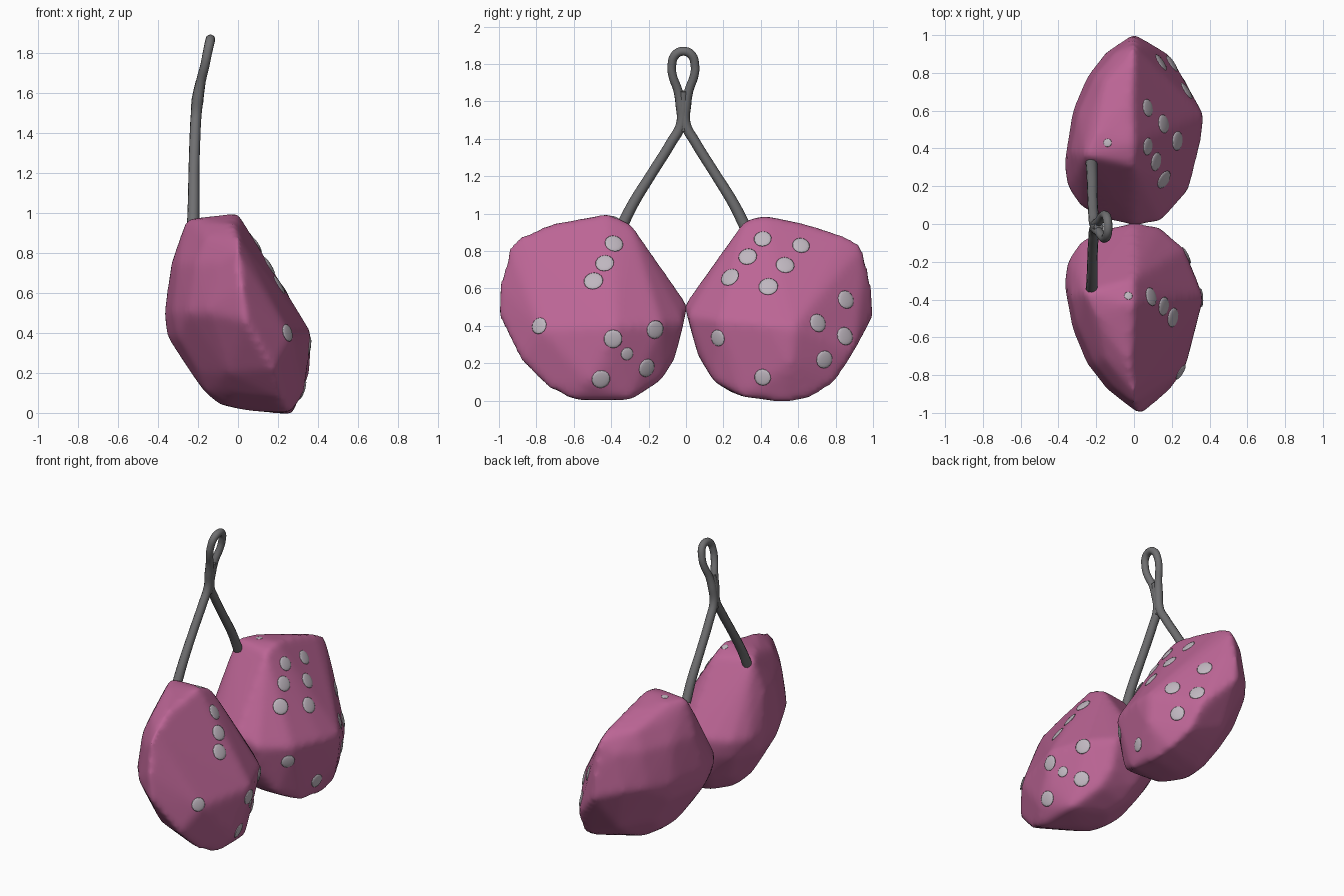
import bpy, bmesh
from mathutils import Vector
from mathutils.bvhtree import BVHTree

cube = bpy.data.objects.get("Cube")
if cube:
    bpy.data.objects.remove(cube, do_unlink=True)


def material(name, rgb):
    m = bpy.data.materials.new(name)
    m.use_nodes = True
    m.diffuse_color = (*rgb, 1)
    bsdf = m.node_tree.nodes["Principled BSDF"]
    bsdf.inputs["Base Color"].default_value = (*rgb, 1)
    bsdf.inputs["Roughness"].default_value = 0.8
    return m


PINK = material("plush pink", (0.50, 0.13, 0.30))
WHITE = material("spot white", (0.52, 0.47, 0.52))
GREY = material("cord grey", (0.16, 0.16, 0.165))


def add_mesh(name, bm, mat):
    me = bpy.data.meshes.new(name)
    bm.to_mesh(me)
    bm.free()
    ob = bpy.data.objects.new(name, me)
    bpy.context.collection.objects.link(ob)
    me.materials.append(mat)
    return ob


# Domed back of a die, in level rows: height, then (x, distance from the middle)
BACK_ROWS = {
    .97: [(-.26, .36), (-.2, .48)],
    .88: [(-.29, .37), (-.24, .56), (-.16, .75)],
    .75: [(-.19, .2), (-.3, .27), (-.335, .38), (-.3, .58), (-.21, .78), (-.1, .91)],
    .5: [(-.17, .03), (-.28, .09), (-.35, .19), (-.37, .32), (-.325, .6),
         (-.25, .78), (-.15, .91)],
    .38: [(-.17, .05), (-.28, .12), (-.355, .3), (-.3, .6)],
    .2: [(-.09, .09), (-.2, .2), (-.235, .38), (-.19, .6), (-.05, .81)],
    .1: [(-.06, .17), (-.165, .34), (-.15, .5), (-.04, .68)],
    .04: [(0, .25), (-.09, .38), (-.06, .54)],
}


def soft_die(name, points, side, slim=0.0):
    """Rounded stuffed body from the hull of its corner points."""
    back = [(x, y - slim if y > .5 else y, z)
            for z, row in BACK_ROWS.items() for x, y in row]
    bm = bmesh.new()
    for x, y, z in points + back:
        bm.verts.new((x, y * side, z))
    res = bmesh.ops.convex_hull(bm, input=bm.verts)
    loose = {g for g in res["geom_interior"] + res["geom_unused"]
             if isinstance(g, bmesh.types.BMVert)}
    bmesh.ops.delete(bm, geom=list(loose), context="VERTS")
    bmesh.ops.recalc_face_normals(bm, faces=bm.faces)
    ob = add_mesh(name, bm, PINK)
    remesh = ob.modifiers.new("even surface", "REMESH")
    remesh.mode = "VOXEL"
    remesh.voxel_size = 0.022
    remesh.use_smooth_shade = True
    smooth = ob.modifiers.new("soft edges", "SMOOTH")
    smooth.factor = 0.5
    smooth.iterations = 9
    return ob


def spots(name, die, centres, top_spot):
    """Flat pads laid on the +x side of a die, and a small one on its top."""
    tree = BVHTree.FromObject(die, bpy.context.evaluated_depsgraph_get())
    rays = [(Vector((2, y, z)), Vector((-1, 0, 0)), size) for y, z, size in centres]
    x, y, size = top_spot
    rays.append((Vector((x, y, 2)), Vector((0, 0, -1)), size))
    bm = bmesh.new()
    for start, direction, size in rays:
        hit, normal, _, _ = tree.ray_cast(start, direction)
        turn = normal.to_track_quat("Z", "Y")
        pad = bmesh.ops.create_uvsphere(bm, u_segments=14, v_segments=8, radius=size)
        for v in pad["verts"]:
            v.co.z *= 0.17
            v.co = hit + turn @ v.co
    for f in bm.faces:
        f.smooth = True
    return add_mesh(name, bm, WHITE)


# Die on the front side
front_die = soft_die("front_die", [
    (.04, 1.01, .46), (.02, 1.0, .62), (0, .95, .81), (0, .88, .88),
    (-.02, .75, .94), (0, .42, 1.0), (0, .29, .94), (0, -.01, .51),
    (.13, .01, .42), (.13, .06, .22), (.17, .13, .11), (.26, .3, .0),
    (.26, .6, .0), (.22, .74, .07), (.05, .45, .01), (.18, .89, .22),
    (.37, .38, .4), (.345, .43, .2), (.33, .52, .1), (.27, .13, .41),
    (.27, .77, .38)], -1, slim=.04)
spots("front_die_spots", front_die, [
    (-.385, .84, .05), (-.435, .735, .05), (-.495, .64, .052), (-.785, .4, .045),
    (-.39, .33, .05), (-.165, .38, .05), (-.315, .25, .035), (-.21, .175, .05),
    (-.455, .115, .05)], (-.03, -.38, .022))

# Die on the rear side
rear_die = soft_die("rear_die", [
    (0, 1.01, .46), (0, .985, .66), (0, .94, .83), (0, .85, .88),
    (-.02, .66, .94), (-.13, .63, .93), (0, .42, .99), (0, .31, .96),
    (0, -.01, .51), (.14, .01, .45), (.12, .06, .25), (.2, .15, .1),
    (.27, .3, .02), (.27, .52, -.01), (.26, .66, .01), (.22, .79, .09),
    (.05, .45, .01), (.19, .9, .26), (.37, .58, .39), (.35, .42, .41),
    (.29, .18, .43), (.36, .56, .2), (.07, .94, .6)], 1)
spots("rear_die_spots", rear_die, [
    (.41, .865, .047), (.33, .77, .05), (.235, .66, .052),
    (.615, .83, .047), (.53, .725, .05), (.44, .61, .052),
    (.855, .54, .05), (.705, .415, .05), (.85, .345, .05), (.74, .22, .048),
    (.17, .335, .045), (.41, .125, .045)], (-.14, .43, .022))


def cord(name, path):
    """Round cord through points given as x, y, z, radius."""
    curve = bpy.data.curves.new(name, "CURVE")
    curve.dimensions = "3D"
    curve.bevel_depth = 1.0
    curve.bevel_resolution = 4
    curve.resolution_u = 6
    curve.use_fill_caps = True
    spline = curve.splines.new("BEZIER")
    spline.bezier_points.add(len(path) - 1)
    for p, (x, y, z, r) in zip(spline.bezier_points, path):
        p.co = (x, y, z)
        p.radius = r
        p.handle_left_type = p.handle_right_type = "AUTO"
    curve.materials.append(GREY)
    ob = bpy.data.objects.new(name, curve)
    bpy.context.collection.objects.link(ob)


# Hanging cord: one strand up, around the loop and down again
MID = -0.014
rise = [(-.225, .335, .92, .031), (-.222, .27, 1.05, .029), (-.22, .165, 1.22, .027),
        (-.215, .065, 1.38, .027), (-.21, .012, 1.48, .027), (-.2, .014, 1.58, .028),
        (-.185, .03, 1.66, .024), (-.165, .058, 1.74, .023), (-.155, .062, 1.79, .023),
        (-.142, .042, 1.85, .024)]
cord("hanging_cord",
     [(x, MID - y, z, r) for x, y, z, r in rise] + [(-.138, MID, 1.868, .024)]
     + [(x, MID + y, z, r) for x, y, z, r in reversed(rise)])

# Thick neck that fills the gap below the loop
cord("cord_neck", [(-.212, MID, 1.44, .022), (-.203, MID, 1.56, .03),
                   (-.187, MID, 1.655, .025)])
